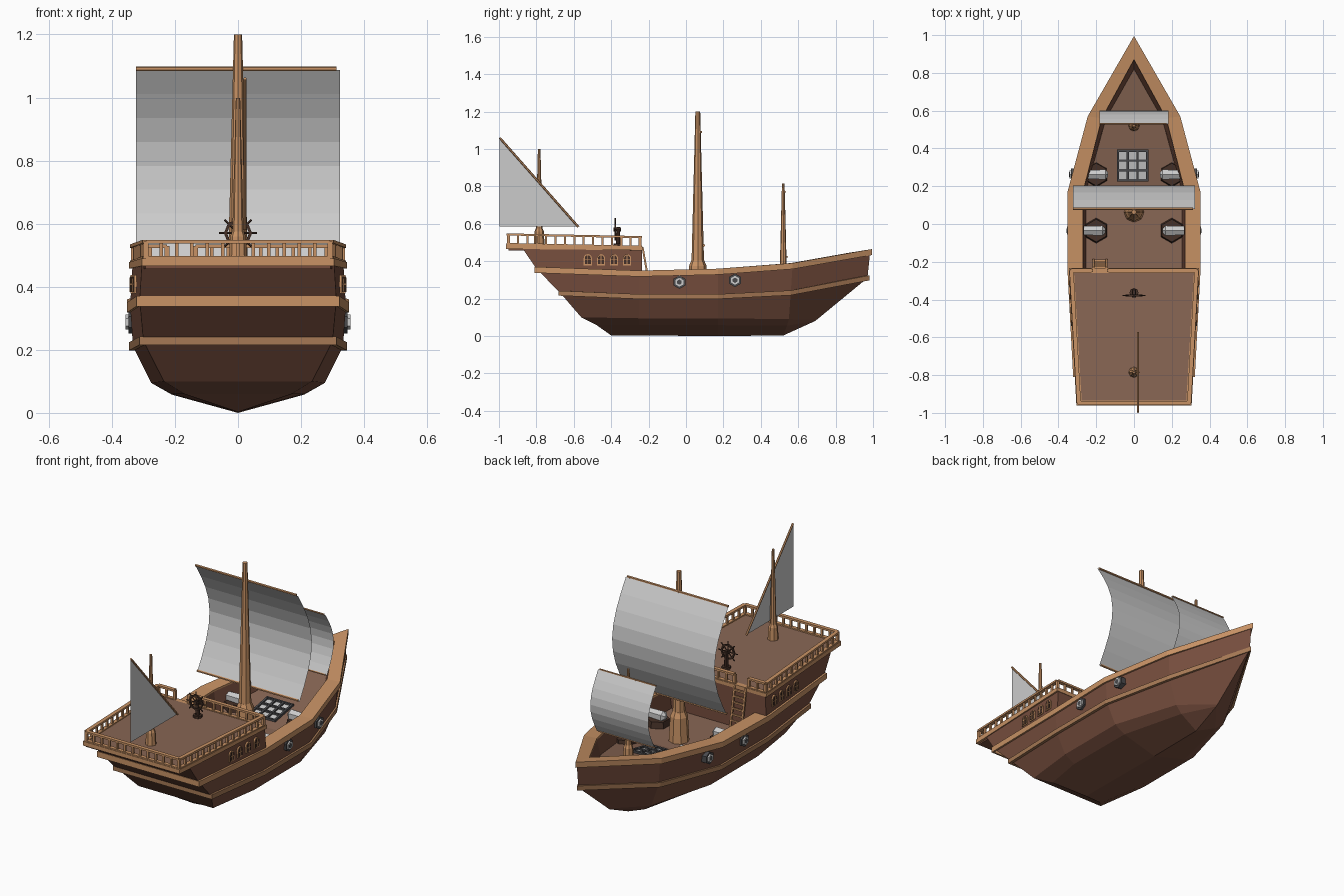
import bpy, bmesh
from math import sin, cos, pi
from mathutils import Vector, Matrix

if "Cube" in bpy.data.objects:
    bpy.data.objects.remove(bpy.data.objects["Cube"])


def material(name, rgb):
    m = bpy.data.materials.new(name)
    m.diffuse_color = (*rgb, 1)
    m.use_nodes = True
    m.node_tree.nodes["Principled BSDF"].inputs["Base Color"].default_value = m.diffuse_color
    return m


HULL = material("hull_wood", (0.18, 0.075, 0.047))
DECK = material("deck_wood", (0.25, 0.135, 0.09))
TRIM = material("trim_wood", (0.58, 0.29, 0.13))
BAND = material("band_wood", (0.38, 0.19, 0.09))
DARK = material("dark_wood", (0.06, 0.03, 0.02))
IRON = material("iron", (0.07, 0.07, 0.075))


def finish(name, bm, mat=None):
    bmesh.ops.remove_doubles(bm, verts=bm.verts, dist=0.0002)
    bmesh.ops.recalc_face_normals(bm, faces=bm.faces)
    me = bpy.data.meshes.new(name)
    bm.to_mesh(me)
    bm.free()
    ob = bpy.data.objects.new(name, me)
    bpy.context.collection.objects.link(ob)
    if mat:
        me.materials.append(mat)
    return ob


def loft(name, rows, mat, ends=(0,)):
    """Skin rows of (x, y, z) on both sides of x = 0, closing the given ends."""
    bm = bmesh.new()

    def face(*pts):
        uniq = []
        for p in pts:
            if all((Vector(p) - Vector(q)).length > 1e-4 for q in uniq):
                uniq.append(p)
        if len(uniq) > 2:
            bm.faces.new([bm.verts.new(p) for p in uniq])

    flip = lambda p: (-p[0], p[1], p[2])
    for a, b in zip(rows, rows[1:]):
        for i in range(len(a) - 1):
            quad = (a[i], a[i + 1], b[i + 1], b[i])
            face(*quad)
            face(*map(flip, quad))
        for e in ends:
            face(a[e], flip(a[e]), flip(b[e]), b[e])
    return finish(name, bm, mat)


def beam(bm, a, b, w, h=None):
    a, b = Vector(a), Vector(b)
    m = (Matrix.Translation((a + b) / 2) @ (b - a).to_track_quat('Z', 'Y').to_matrix().to_4x4()
         @ Matrix.Diagonal((w, h or w, (b - a).length, 1)))
    bmesh.ops.create_cube(bm, size=1, matrix=m)


def rod(bm, a, b, r1, r2=None, n=8):
    a, b = Vector(a), Vector(b)
    m = Matrix.Translation((a + b) / 2) @ (b - a).to_track_quat('Z', 'Y').to_matrix().to_4x4()
    bmesh.ops.create_cone(bm, cap_ends=True, segments=n, radius1=r1,
                          radius2=r1 if r2 is None else r2, depth=(b - a).length, matrix=m)


# Hull lines from stern to bow, starboard half
keel = [(0, -.40, .003), (0, -.25, .003), (0, .17, 0), (0, .52, .003), (0, .69, .08)]
bilge = [(.17, -.48, .06), (.21, -.25, .06), (.21, .17, .058), (.12, .54, .055), (0, .69, .08)]
chine = [(.235, -.56, .10), (.275, -.25, .095), (.275, .17, .095), (.165, .55, .09), (0, .70, .088)]
wale = [(.30, -.67, .228), (.333, -.25, .21), (.332, .17, .21), (.22, .56, .23), (0, .97, .31)]
sheer = [(.312, -.80, .36), (.342, -.25, .34), (.342, .17, .35), (.235, .57, .38), (0, .985, .455)]
inner = [(.25, -.72, .36), (.27, -.25, .34), (.27, .17, .35), (.17, .56, .38), (0, .87, .435)]
floor = [(.24, -.62, .24), (.255, -.25, .235), (.255, .17, .235), (.148, .56, .30), (0, .82, .35)]
loft("hull", [keel, bilge, chine, wale, sheer], HULL)
loft("bulwark_inside", [inner, floor], HULL)
loft("main_deck", [floor, [(0, y, z) for x, y, z in floor]], DECK, ())


def shift(row, out, dz):
    last = len(row) - 1
    return [(x + out if i < last else 0, y + (-out if i == 0 else out if i == last else 0), z + dz)
            for i, (x, y, z) in enumerate(row)]


# Gunwale cap and the lower rubbing band
loft("gunwale", [shift(sheer, 0, -.022), shift(sheer, .01, -.022), shift(sheer, .01, .01),
                 shift(inner, 0, .01), shift(inner, 0, -.01)], TRIM)
loft("rubbing_band", [shift(wale, -.004, -.012), shift(wale, .012, -.012),
                      shift(wale, .012, .014), shift(wale, -.004, .014)], BAND)

# Stern cabin with overhanging deck
loft("cabin", [[(.325, -.235, .235), (.325, -.235, .235)],
               [(.312, -.80, .36), (.342, -.235, .34)],
               [(.305, -.875, .47), (.335, -.235, .46)]], HULL, (0, -1))
edge = [(.305, -.962), (.345, -.232)]
slab = lambda k, zb, zf: [(edge[0][0] - k, edge[0][1] + k, zb), (edge[1][0] - k, edge[1][1] - k, zf)]
loft("cabin_cornice", [[(0, -.95, .457), (0, -.24, .452)], slab(.012, .457, .452), slab(.012, .468, .465)],
     HULL, (0, -1))
loft("quarterdeck_edge", [slab(.012, .466, .458), slab(0, .466, .458), slab(0, .49, .478),
                          slab(.03, .49, .478)], TRIM, (0, -1))
top = slab(.028, .491, .479)
loft("quarterdeck", [top, [(0, y, z) for x, y, z in top]], DECK, ())

# Railing around the quarterdeck, with an opening at the ladder
bm = bmesh.new()


def railing(a, b, n):
    a, b = Vector(a), Vector(b)
    up = Vector((0, 0, .055))
    beam(bm, a + up, b + up, .022, .011)
    beam(bm, a + Vector((0, 0, .004)), b + Vector((0, 0, .004)), .022, .01)
    for i in range(n + 1):
        p = a.lerp(b, i / n)
        beam(bm, p, p + up, .016 if i in (0, n) else .011)


for s in (-1, 1):
    railing((s * .292, -.948, .488), (s * .331, -.246, .474), 14)
railing((-.292, -.948, .488), (.292, -.948, .488), 12)
railing((-.331, -.246, .474), (-.225, -.246, .474), 2)
railing((-.135, -.246, .474), (.331, -.246, .474), 9)
finish("railing", bm, TRIM)

# Ladder up to the quarterdeck
bm = bmesh.new()
for x in (-.215, -.145):
    beam(bm, (x, -.19, .236), (x, -.232, .475), .01)
for i in range(7):
    t = (i + .6) / 7.4
    beam(bm, (-.215, -.19 - .042 * t, .236 + .239 * t), (-.145, -.19 - .042 * t, .236 + .239 * t), .009)
finish("ladder", bm, TRIM)

# Arched cabin windows
frames, panes = bmesh.new(), bmesh.new()


def arch(bm, x0, x1, y, z, w, h):
    prof = [(y - w, z), (y + w, z)] + [(y + w * cos(a * pi / 6), z + h - w + w * sin(a * pi / 6)) for a in range(7)]
    f = bm.faces.new([bm.verts.new((x0, *p)) for p in prof])
    new = bmesh.ops.extrude_face_region(bm, geom=[f])["geom"]
    bmesh.ops.translate(bm, vec=(x1 - x0, 0, 0), verts=[v for v in new if isinstance(v, bmesh.types.BMVert)])


for s in (-1, 1):
    for i in range(4):
        y = -.525 + .07 * i
        x = .338 + .053 * (y + .25)
        arch(frames, s * (x - .02), s * (x + .006), y, .378, .022, .06)
        arch(panes, s * (x - .02), s * (x + .008), y, .384, .016, .048)
        beam(frames, (s * (x + .008), y, .384), (s * (x + .008), y, .43), .004)
        beam(frames, (s * (x + .008), y - .016, .408), (s * (x + .008), y + .016, .408), .004)
finish("window_frames", frames, TRIM)
finish("window_panes", panes, DARK)


# Masts: stepped collar and tapered pole
def mast(name, y, z, s):
    bm = bmesh.new()
    rod(bm, (0, y, z), (0, y, z + .14 * s), .054 * s, .047 * s)
    rod(bm, (0, y, z + .14 * s), (0, y, z + .17 * s), .047 * s, .034 * s)
    rod(bm, (0, y, z + .14 * s), (0, y, z + .965 * s), .034 * s, .013 * s)
    finish(name, bm, TRIM)


mast("main_mast", .063, .235, 1)
mast("fore_mast", .52, .295, .54)
mast("mizzen_mast", -.785, .485, .533)


# Billowing square sails with a yard at head and foot
def square_sail(name, hw, y_top, y_bot, z_top, z_bot, belly, r):
    bm = bmesh.new()
    prev = None
    for i in range(9):
        t = i / 8
        y = y_top + (y_bot - y_top) * t + belly * sin(pi * t)
        z = z_top + (z_bot - z_top) * t
        cur = [bm.verts.new((-hw, y, z)), bm.verts.new((hw, y, z))]
        if prev:
            bm.faces.new((prev[0], prev[1], cur[1], cur[0]))
        prev = cur
    finish(name, bm)
    bm = bmesh.new()
    for y, z in ((y_top, z_top), (y_bot, z_bot)):
        rod(bm, (-hw, y, z + r * .6), (hw - .01, y, z + r * .6), r, n=6)
    finish(name + "_yards", bm, TRIM)


square_sail("main_sail", .323, .08, .095, 1.087, .48, .117, .007)
square_sail("fore_sail", .183, .53, .54, .768, .42, .066, .005)

# Triangular stern sail and its slanted spar
bm = bmesh.new()
bm.faces.new([bm.verts.new(p) for p in ((.022, -.998, 1.055), (.022, -.998, .585), (.022, -.58, .585))])
finish("stern_sail", bm)
bm = bmesh.new()
rod(bm, (.022, -.996, 1.06), (.022, -.575, .583), .006, n=6)
finish("stern_sail_spar", bm, TRIM)

# Steering wheel on a pedestal
bm = bmesh.new()
c = Vector((0, -.378, .57))
rim = lambda a, r: c + Vector((r * cos(a), 0, r * sin(a)))
for i in range(8):
    a = i * pi / 4
    beam(bm, rim(a, .04), rim(a + pi / 4, .04), .009)
    rod(bm, c, rim(a, .06), .0035, n=6)
rod(bm, c - Vector((0, .01, 0)), c + Vector((0, .03, 0)), .01)
rod(bm, (0, -.363, .48), (0, -.363, .495), .024)
rod(bm, (0, -.363, .49), (0, -.363, .582), .012, .009)
finish("steering_wheel", bm, DARK)

# Hatch grating on the main deck
bm = bmesh.new()
for i in range(4):
    k = i / 3
    beam(bm, (-.085 + .155 * k, .232, .247 + .006), (-.085 + .155 * k, .388, .275 + .006), .012)
    y, z = .232 + .156 * k, .253 + .028 * k
    beam(bm, (-.091, y, z), (.076, y, z), .012)
finish("hatch_grating", bm, IRON)
bm = bmesh.new()
beam(bm, (-.008, .232, .247), (-.008, .388, .275), .155, .006)
finish("hatch_floor", bm)

# Cannons with hexagonal carriages and gun ports
barrels, carriages, ports = bmesh.new(), bmesh.new(), bmesh.new()
for s in (-1, 1):
    for y, z, x in ((-.035, .288, .356), (.262, .298, .342)):
        rod(barrels, (s * (x - .19), y, z), (s * x, y, z), .03, .024, 6)
        rod(barrels, (s * (x - .205), y, z), (s * (x - .19), y, z), .012, .03, 6)
        rod(ports, (s * (x - .09), y, z), (s * (x - .008), y, z), .036, n=6)
        rod(ports, (s * (x - .01), y, z), (s * (x + .001), y, z), .014, n=6)
        rod(carriages, (s * .2, y, .23), (s * .2, y, z - .018), .068, .06, 6)
finish("cannon_barrels", barrels)
finish("cannon_carriages", carriages, DARK)
finish("gun_ports", ports, IRON)
